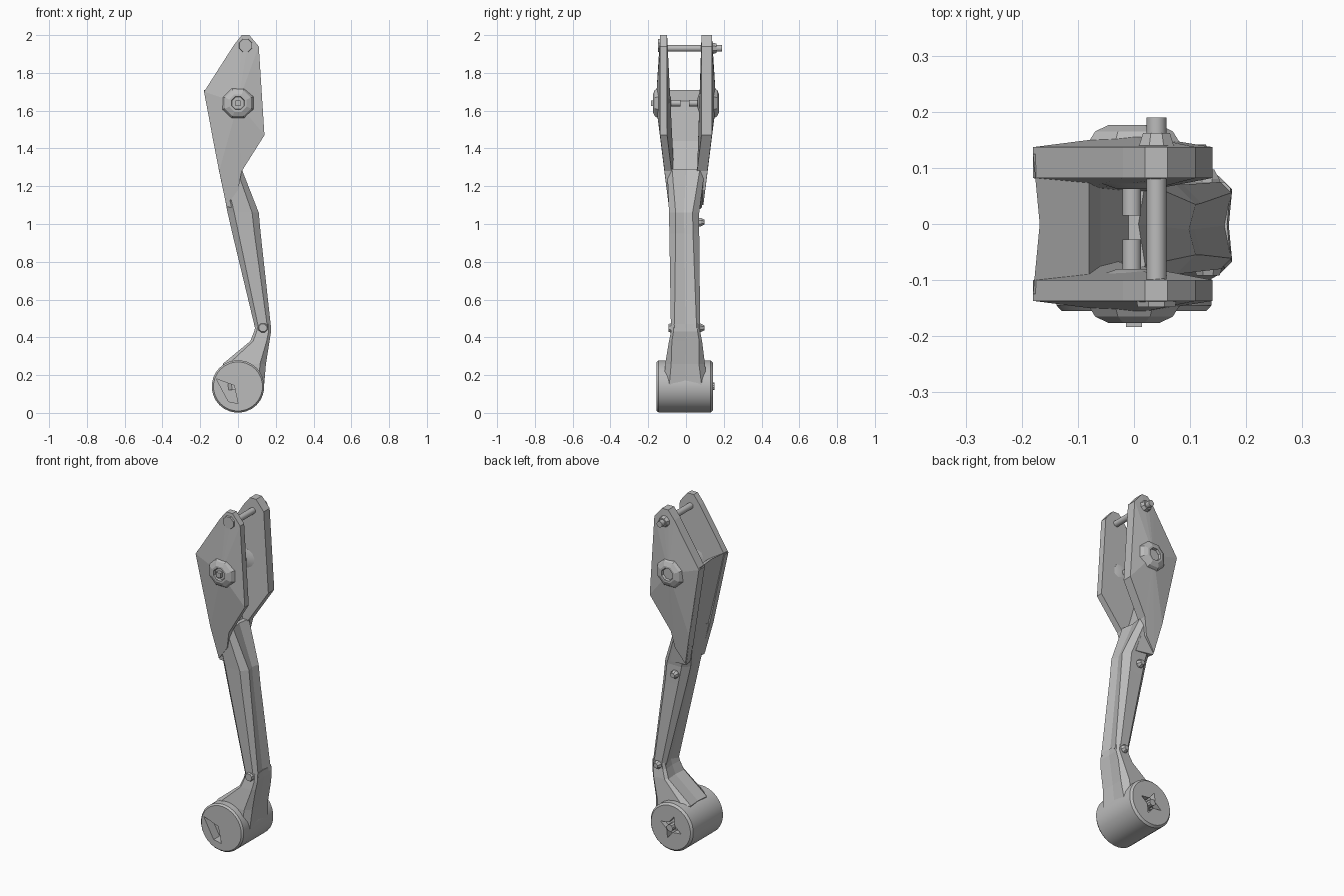
import bpy, bmesh, math
from mathutils import Vector

cube = bpy.data.objects.get("Cube")
if cube:
    bpy.data.objects.remove(cube, do_unlink=True)

grey = bpy.data.materials.new("metal grey")
grey.use_nodes = True
colour = (0.5, 0.5, 0.5, 1)
grey.diffuse_color = colour
grey.node_tree.nodes["Principled BSDF"].inputs["Base Color"].default_value = colour


def finish(name, bm, smooth=False):
    bmesh.ops.recalc_face_normals(bm, faces=bm.faces)
    mesh = bpy.data.meshes.new(name)
    bm.to_mesh(mesh)
    bm.free()
    mesh.materials.append(grey)
    ob = bpy.data.objects.new(name, mesh)
    bpy.context.collection.objects.link(ob)
    if smooth:
        bpy.ops.object.select_all(action='DESELECT')
        ob.select_set(True)
        bpy.context.view_layer.objects.active = ob
        bpy.ops.object.shade_smooth_by_angle(angle=math.radians(35))
    return ob


def skin(name, rings, smooth=False):
    """Bridge matching closed rings and cap both ends."""
    bm = bmesh.new()
    loops = [[bm.verts.new(p) for p in ring] for ring in rings]
    n = len(loops[0])
    for a, b in zip(loops, loops[1:]):
        for i in range(n):
            j = (i + 1) % n
            bm.faces.new((a[i], a[j], b[j], b[i]))
    bm.faces.new(loops[0])
    bm.faces.new(loops[-1])
    return finish(name, bm, smooth)


def lathe(name, x, z, profile, sides=16, smooth=True):
    """Turn (radius, y) steps around an axis along y."""
    turn = [2 * math.pi * (i + 0.5) / sides for i in range(sides)]
    return skin(name, [[(x + r * math.cos(a), y, z + r * math.sin(a)) for a in turn]
                       for r, y in profile], smooth)


def loft(name, sections, chamfer=0.25, groove=0.0):
    """Chamfered box sections (z, x0, x1, y0, y1) with a seam along the middle."""
    rings = []
    for z, x0, x1, y0, y1 in sections:
        c = chamfer * min(x1 - x0, y1 - y0)
        m = (y0 + y1) / 2
        rings.append([(x0 + c, y0, z), (x1 - c, y0, z), (x1, y0 + c, z),
                      (x1 - groove, m, z), (x1, y1 - c, z), (x1 - c, y1, z),
                      (x0 + c, y1, z), (x0, y1 - c, z), (x0 + groove, m, z), (x0, y0 + c, z)])
    return skin(name, rings)


def cut(target, cutter):
    mod = target.modifiers.new("pocket", 'BOOLEAN')
    mod.operation = 'DIFFERENCE'
    mod.solver = 'EXACT'
    mod.object = cutter
    bpy.context.view_layer.objects.active = target
    bpy.ops.object.modifier_apply(modifier=mod.name)
    bpy.data.objects.remove(cutter, do_unlink=True)


# Upper side plates: outline with a centre raised toward the hub
outline = [(0.02, 2.0), (-0.02, 1.95), (-0.18, 1.70), (-0.10, 1.28), (-0.06, 1.10),
           (0.0, 1.18), (0.02, 1.28), (0.14, 1.47), (0.11, 1.94), (0.06, 2.0)]


def side_plate(name, side, inner):
    bm = bmesh.new()
    ins, outs = [], []
    for x, z in outline:
        low = max(0, (1.47 - z) / 0.37)
        thick = 0.137 - 0.045 * low
        ins.append(bm.verts.new((x, side * (inner - 0.045 * low), z)))
        outs.append(bm.verts.new((x, side * thick, z)))
    hub = bm.verts.new((0, side * 0.16, 1.64))
    n = len(outline)
    for i in range(n):
        j = (i + 1) % n
        bm.faces.new((outs[i], outs[j], hub))
        bm.faces.new((ins[i], ins[j], outs[j], outs[i]))
    bm.faces.new(ins)
    return finish(name, bm)


for label, side, inner in (("front", -1, 0.10), ("back", 1, 0.082)):
    side_plate(label + "_side_plate", side, inner)
    # Hub: stepped collar with an open bore
    lathe(label + "_hub_collar", 0, 1.64,
          [(0.095, side * 0.135), (0.075, side * 0.165), (0.05, side * 0.176),
           (0.038, side * 0.176), (0.034, side * 0.162)], 8, False)
    lathe(label + "_hub_boss", 0, 1.64,
          [(0.07, side * 0.12), (0.06, side * (inner - 0.01)),
           (0.03, side * (inner - 0.02))], 12)

lathe("front_hub_pin", 0, 1.64, [(0.02, -0.15), (0.02, -0.184)], 4, False)
lathe("front_inner_pin", -0.004, 1.64, [(0.017, -0.10), (0.017, -0.028)])
lathe("back_inner_pin", -0.004, 1.64, [(0.017, 0.09), (0.017, 0.015)])

# Wall joining the plates along the rear edge, narrowing into the beam
wall = [((-0.18, 1.71), (-0.08, 1.65), 0.125), ((-0.135, 1.46), (-0.06, 1.44), 0.12),
        ((-0.10, 1.28), (0.0, 1.26), 0.105), ((-0.06, 1.09), (0.05, 1.08), 0.085)]
skin("joining_wall", [[(a[0], -w, a[1]), (a[0] + 0.012, 0, a[1]), (a[0], w, a[1]),
                       (b[0], w - 0.01, b[1]), (b[0], -w + 0.01, b[1])]
                      for a, b, w in wall])

# Long beam and ankle
loft("beam", [(1.29, -0.10, 0.02, -0.10, 0.10), (1.06, -0.055, 0.11, -0.09, 0.07),
              (0.95, -0.03, 0.12, -0.088, 0.07), (0.45, 0.09, 0.175, -0.08, 0.075)],
     0.22, 0.012)
loft("ankle", [(0.47, 0.095, 0.172, -0.075, 0.075), (0.43, 0.085, 0.175, -0.08, 0.075),
               (0.38, 0.065, 0.167, -0.09, 0.085), (0.26, -0.08, 0.148, -0.11, 0.10),
               (0.12, -0.06, 0.136, -0.12, 0.115)], 0.15, 0.006)

# Foot barrel with a pocket at each end
barrel = lathe("foot_barrel", 0, 0.14,
               [(0.130, -0.155), (0.139, -0.145), (0.139, 0.13), (0.128, 0.142)], 28)
pocket = [(-0.115, 0.18), (-0.02, 0.145), (0.0, 0.05), (-0.05, 0.06)]
cut(barrel, skin("front_pocket_cutter", [[(x, y, z) for x, z in pocket]
                                         for y in (-0.2, -0.10)]))
star = []
for i in range(8):
    r = 0.07 if i % 2 == 0 else 0.03
    a = i * math.pi / 4 + 0.3
    star.append(Vector((r * math.cos(a), 0, 0.14 + r * math.sin(a))))
cut(barrel, skin("back_pocket_cutter", [[p + Vector((0, y, 0)) for p in star]
                                        for y in (0.10, 0.2)]))
lathe("foot_pin", 0, 0.14, [(0.02, 0.09), (0.02, 0.152)], 10)

# Cross shaft at the top with end collars
lathe("top_shaft", 0.04, 1.93, [(0.018, -0.13), (0.018, 0.19)])
lathe("front_shaft_nut", 0.04, 1.945, [(0.042, -0.12), (0.036, -0.148)], 8, False)
lathe("back_shaft_collar", 0.04, 1.93, [(0.04, 0.12), (0.026, 0.162)], 8, False)

# Screws on the back of the beam and a rivet on its front
for name, x, z in (("upper_screw", 0.02, 1.01), ("lower_screw", 0.13, 0.45)):
    lathe(name, x, z, [(0.024, 0.055), (0.024, 0.08), (0.014, 0.097)], 8, False)
lathe("front_rivet", 0.132, 0.45, [(0.03, -0.07), (0.022, -0.092)], 8, False)
